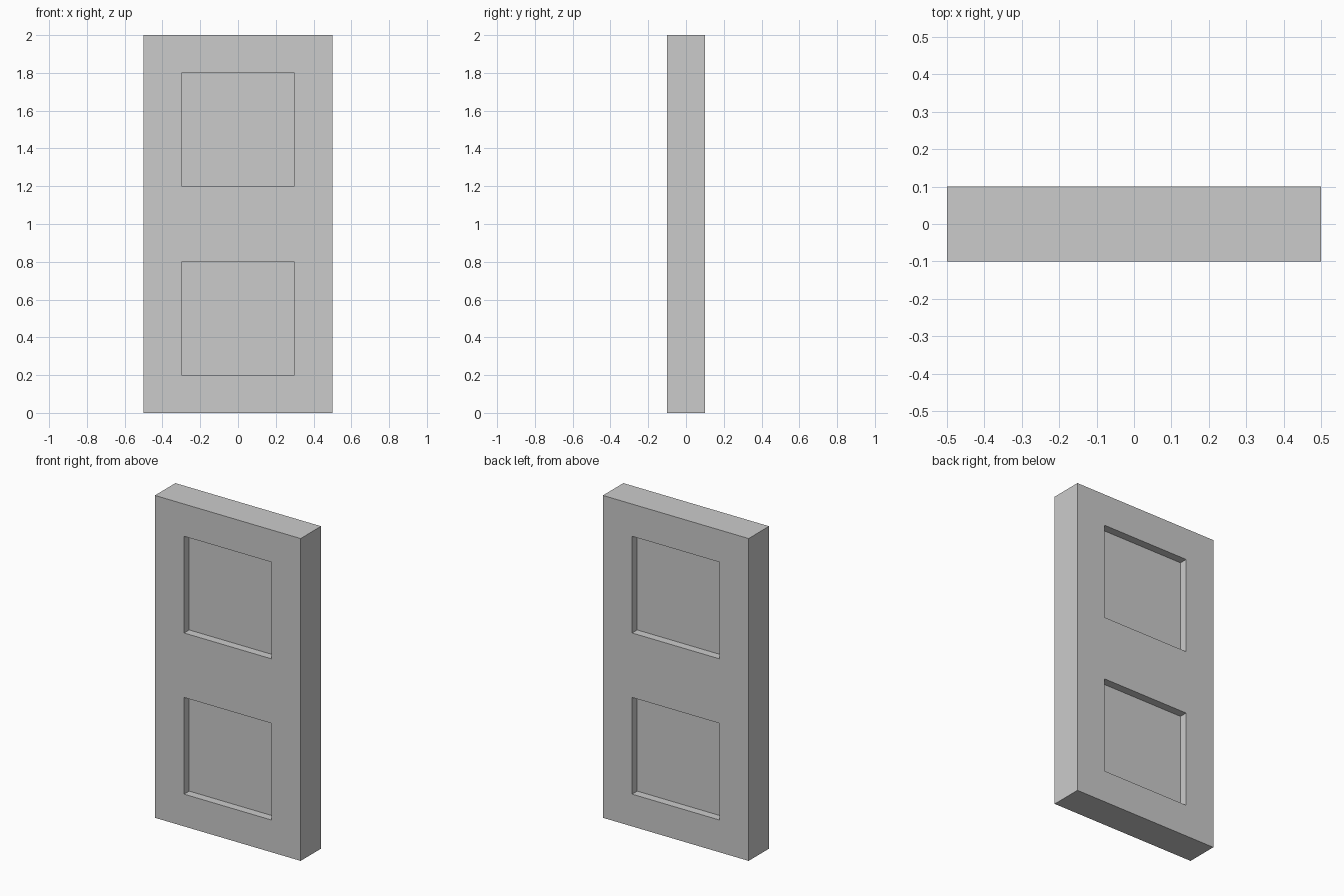
import bpy, bmesh
from mathutils import Matrix, Vector

if "Cube" in bpy.data.objects:
    bpy.data.objects.remove(bpy.data.objects["Cube"])

WIDTH, THICK, HEIGHT, RECESS = 1.0, 0.2, 2.0, 0.05

# Door slab standing on the floor
bm = bmesh.new()
bmesh.ops.create_cube(bm, size=1, matrix=Matrix.Translation((0, 0, HEIGHT / 2))
                      @ Matrix.Diagonal((WIDTH, THICK, HEIGHT, 1)))


def cut(co, normal):
    bmesh.ops.bisect_plane(bm, geom=bm.verts[:] + bm.edges[:] + bm.faces[:],
                           plane_co=co, plane_no=normal)


# Stile and rail lines
for x in (-0.3, 0.3):
    cut(Vector((x, 0, 0)), Vector((1, 0, 0)))
for z in (0.2, 0.8, 1.2, 1.8):
    cut(Vector((0, 0, z)), Vector((0, 0, 1)))


def is_panel(face):
    c = face.calc_center_median()
    return (abs(face.normal.y) > 0.9 and abs(c.x) < 0.1
            and min(abs(c.z - 0.5), abs(c.z - 1.5)) < 0.1)


# Two square panels sunk into each side
bm.normal_update()
panels = [f for f in bm.faces if is_panel(f)]
bmesh.ops.inset_individual(bm, faces=panels, thickness=0, depth=-RECESS)
bmesh.ops.recalc_face_normals(bm, faces=bm.faces[:])

mesh = bpy.data.meshes.new("door")
bm.to_mesh(mesh)
bm.free()
bpy.context.collection.objects.link(bpy.data.objects.new("door", mesh))
